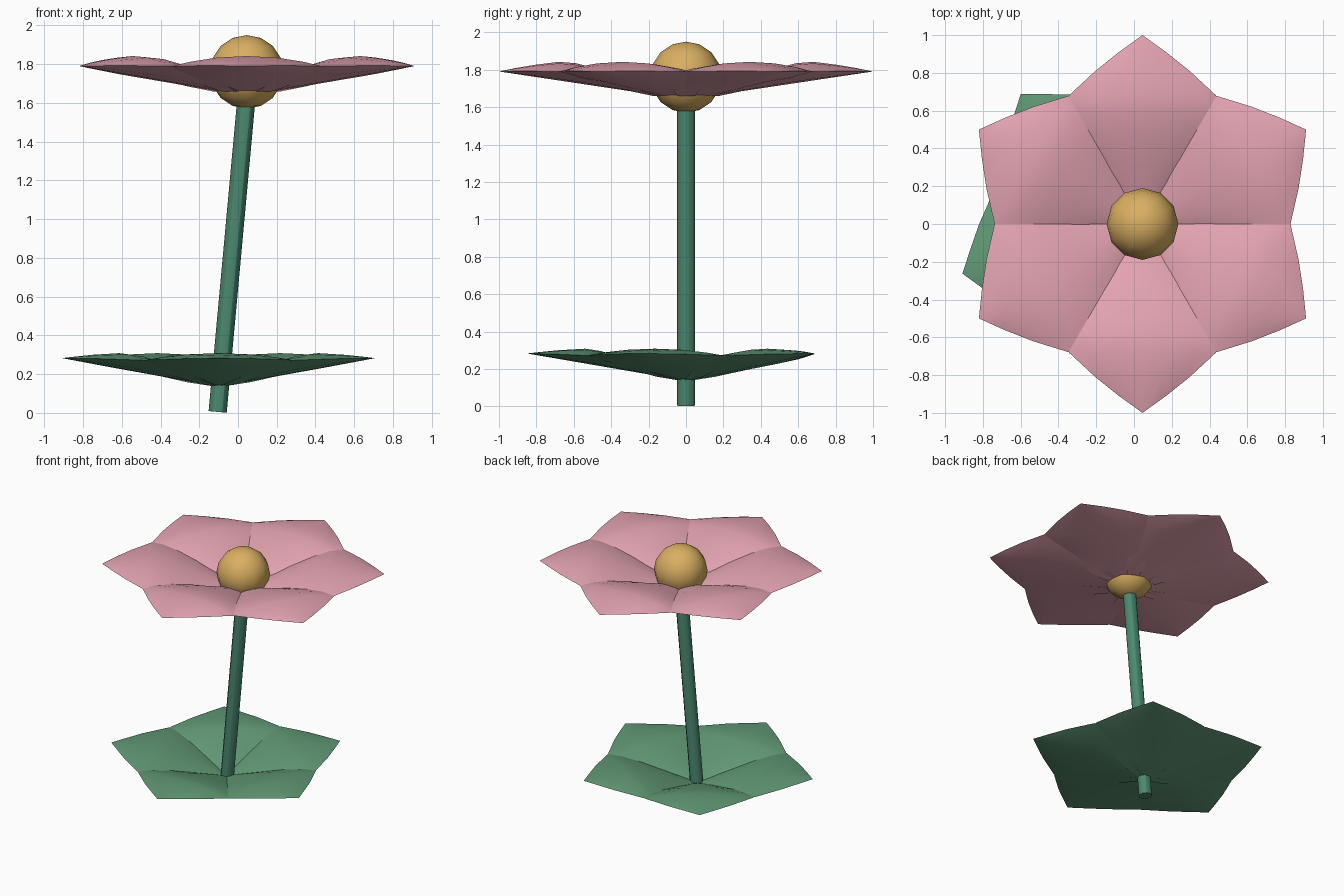
import bpy, bmesh, math
from mathutils import Vector

if "Cube" in bpy.data.objects:
    bpy.data.objects.remove(bpy.data.objects["Cube"])


def material(name, rgb):
    m = bpy.data.materials.new(name)
    m.diffuse_color = (*rgb, 1)
    m.use_nodes = True
    m.node_tree.nodes["Principled BSDF"].inputs["Base Color"].default_value = m.diffuse_color
    return m


PINK = material("petal_pink", (0.77, 0.37, 0.44))
LEAF = material("leaf_green", (0.12, 0.32, 0.18))
STEM = material("stem_green", (0.07, 0.25, 0.16))
GOLD = material("centre_gold", (0.70, 0.43, 0.12))


def blade(name, outline, centre, angle, rise, arch, edge, mat):
    """Closed blade: domed top, straight keel, raised rim.
    outline holds (distance from centre, half width)."""
    bm = bmesh.new()
    cols = (-1, -0.75, -0.4, 0, 0.4, 0.75, 1)
    r0 = outline[0][0]
    ca, sa = math.cos(angle), math.sin(angle)
    tops, bottoms = [], []
    for r, w in outline:
        def vert(t, h):
            return bm.verts.new((centre[0] + r * ca - t * w * sa,
                                 centre[1] + r * sa + t * w * ca,
                                 centre[2] + (r - r0) * rise + h * w))
        if w == 0:
            tip = vert(0, 0)
            continue
        lift = edge * min(1, (r - r0) / 0.25)
        top = [vert(t, lift + (arch - lift) * (1 - t * t)) for t in cols]
        low = [top[0]] + [vert(t, lift * t * t) for t in cols[1:-1]] + [top[-1]]
        tops.append(top)
        bottoms.append(low)
    n = len(cols) - 1
    for rows in (tops, bottoms):
        for a, b in zip(rows, rows[1:]):
            for i in range(n):
                bm.faces.new((a[i], b[i], b[i + 1], a[i + 1]))
        for i in range(n):
            bm.faces.new((rows[-1][i], tip, rows[-1][i + 1]))
    bm.faces.new(tops[0] + bottoms[0][-2:0:-1])
    bmesh.ops.recalc_face_normals(bm, faces=bm.faces)
    me = bpy.data.meshes.new(name)
    bm.to_mesh(me)
    bm.free()
    me.materials.append(mat)
    ob = bpy.data.objects.new(name, me)
    bpy.context.collection.objects.link(ob)
    bpy.ops.object.select_all(action='DESELECT')
    ob.select_set(True)
    bpy.context.view_layer.objects.active = ob
    bpy.ops.object.shade_smooth_by_angle()


# Petals: six around the flower head
petal = [(0.13, 0.13), (0.22, 0.20), (0.35, 0.30), (0.48, 0.375), (0.59, 0.415),
         (0.68, 0.39), (0.81, 0.25), (0.91, 0.125), (1.0, 0)]
for k in range(6):
    blade(f"petal_{k + 1}", petal, (0.045, 0, 1.66),
          math.radians(90 + 60 * k), 0.15, 0.255, 0.12, PINK)

# Leaves: five around the foot of the stem
leaf = [(0.02, 0.04), (0.10, 0.13), (0.20, 0.22), (0.34, 0.33), (0.46, 0.395),
        (0.54, 0.385), (0.685, 0.222), (0.77, 0.11), (0.85, 0)]
for k in range(5):
    blade(f"leaf_{k + 1}", leaf, (-0.10, 0, 0.14),
          math.radians(-90 + 72 * k), 0.172, 0.205, 0.11, LEAF)

# Leaning stem
a, b = Vector((-0.105, 0, 0.005)), Vector((0.045, 0, 1.64))
bpy.ops.mesh.primitive_cylinder_add(vertices=12, radius=0.047, depth=(b - a).length,
                                    location=(a + b) / 2,
                                    rotation=(b - a).to_track_quat('Z', 'Y').to_euler())
stem = bpy.context.object
stem.name = "stem"
stem.data.materials.append(STEM)
bpy.ops.object.shade_smooth_by_angle()

# Round flower centre
bpy.ops.mesh.primitive_uv_sphere_add(segments=12, ring_count=8, radius=0.19,
                                     location=(0.045, 0, 1.76))
head = bpy.context.object
head.name = "flower_centre"
head.data.materials.append(GOLD)
bpy.ops.object.shade_smooth()
